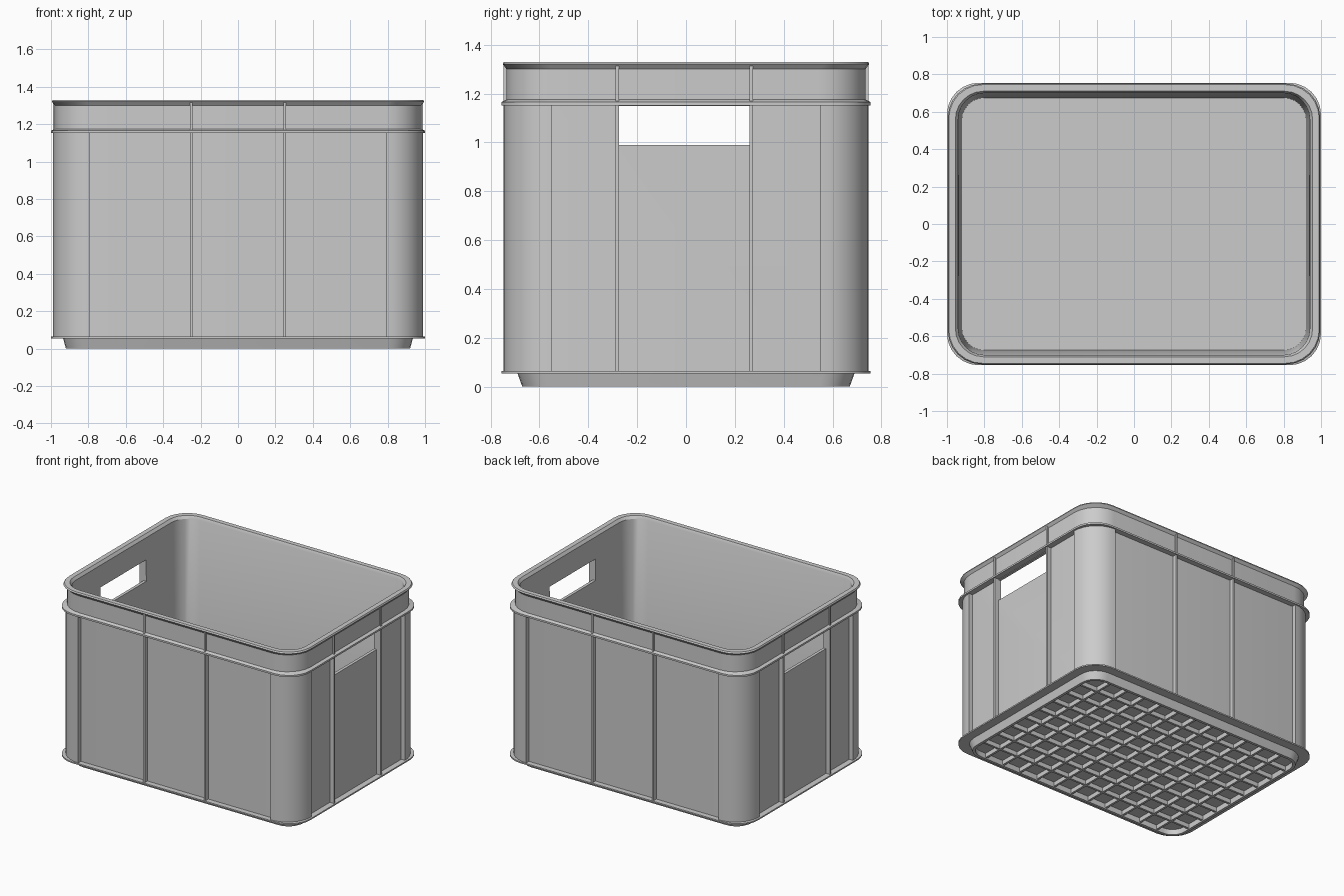
import bpy, bmesh, math

if "Cube" in bpy.data.objects:
    bpy.data.objects.remove(bpy.data.objects["Cube"])


def rounded_loop(hx, hy, r, n=6):
    """Rounded rectangle outline, counter-clockwise."""
    pts = []
    for k, (sx, sy) in enumerate([(1, 1), (-1, 1), (-1, -1), (1, -1)]):
        for i in range(n + 1):
            a = math.pi / 2 * (k + i / n)
            pts.append((sx * (hx - r) + r * math.cos(a), sy * (hy - r) + r * math.sin(a)))
    return pts


def finish(name, bm, smooth=False):
    bmesh.ops.recalc_face_normals(bm, faces=bm.faces)
    me = bpy.data.meshes.new(name)
    bm.to_mesh(me)
    bm.free()
    ob = bpy.data.objects.new(name, me)
    bpy.context.collection.objects.link(ob)
    if smooth:
        shade(ob)
    return ob


def shade(ob):
    bpy.ops.object.select_all(action='DESELECT')
    ob.select_set(True)
    bpy.context.view_layer.objects.active = ob
    bpy.ops.object.shade_smooth_by_angle(angle=math.radians(30))


def add_box(bm, x0, x1, y0, y1, z0, z1):
    v = bmesh.ops.create_cube(bm, size=1)['verts']
    for p in v:
        p.co = ((x0 + x1) / 2 + p.co.x * (x1 - x0),
                (y0 + y1) / 2 + p.co.y * (y1 - y0),
                (z0 + z1) / 2 + p.co.z * (z1 - z0))


# Tub: profile lofted from the underside, up the outside, over the rim, down to the floor
profile = [  # z, half x, half y, corner radius
    (0.04, 0.90, 0.65, 0.10),
    (0.00, 0.90, 0.65, 0.10),
    (0.00, 0.92, 0.67, 0.12),
    (0.055, 0.935, 0.69, 0.13),
    (0.055, 1.00, 0.755, 0.17),
    (0.065, 1.00, 0.755, 0.17),
    (0.065, 0.957, 0.715, 0.17),
    (1.152, 0.957, 0.715, 0.17),
    (1.152, 1.00, 0.755, 0.17),
    (1.165, 1.00, 0.755, 0.17),
    (1.175, 0.98, 0.735, 0.19),
    (1.30, 0.98, 0.735, 0.19),
    (1.32, 0.995, 0.75, 0.18),
    (1.33, 0.99, 0.745, 0.18),
    (1.33, 0.955, 0.71, 0.15),
    (1.31, 0.94, 0.70, 0.14),
    (0.06, 0.92, 0.675, 0.12),
]
bm = bmesh.new()
rings = [[bm.verts.new((x, y, z)) for x, y in rounded_loop(hx, hy, r)]
         for z, hx, hy, r in profile]
for a, b in zip(rings, rings[1:]):
    for i in range(len(a)):
        j = (i + 1) % len(a)
        bm.faces.new((a[i], a[j], b[j], b[i]))
bm.faces.new(rings[0])
bm.faces.new(rings[-1])
tub = finish("crate_tub", bm)

# Hand holes through both short sides
bm = bmesh.new()
add_box(bm, -1.2, 1.2, -0.275, 0.26, 0.99, 1.148)
cutter = finish("hand_hole_cutter", bm)
cutter.hide_render = True
mod = tub.modifiers.new("hand_holes", 'BOOLEAN')
mod.operation = 'DIFFERENCE'
mod.solver = 'EXACT'
mod.object = cutter
bpy.context.view_layer.objects.active = tub
tub.select_set(True)
bpy.ops.object.modifier_apply(modifier=mod.name)
bpy.data.objects.remove(cutter)
shade(tub)

# Raised rounded corner columns
bm = bmesh.new()
for sx in (1, -1):
    for sy in (1, -1):
        arc = [math.pi / 2 * i / 8 for i in range(9)]
        section = [(0.79 + 0.198 * math.cos(a), 0.548 + 0.198 * math.sin(a)) for a in arc]
        section += [(0.79 + 0.155 * math.cos(a), 0.548 + 0.155 * math.sin(a)) for a in reversed(arc)]
        lo = [bm.verts.new((sx * x, sy * y, 0.06)) for x, y in section]
        hi = [bm.verts.new((sx * x, sy * y, 1.158)) for x, y in section]
        n = len(section)
        for i in range(n):
            j = (i + 1) % n
            bm.faces.new((lo[i], lo[j], hi[j], hi[i]))
        bm.faces.new(lo)
        bm.faces.new(hi)
finish("corner_columns", bm, True)

# Thin upright ribs on the long and short sides
bm = bmesh.new()
for s in (1, -1):
    for x in (-0.25, 0.25):
        y0, y1 = sorted((s * 0.712, s * 0.746))
        add_box(bm, x - 0.007, x + 0.007, y0, y1, 0.06, 1.32)
    for y in (-0.282, 0.267):
        x0, x1 = sorted((s * 0.952, s * 0.99))
        add_box(bm, x0, x1, y - 0.007, y + 0.007, 0.06, 1.32)
finish("wall_ribs", bm)

# Waffle ribs under the floor
bm = bmesh.new()
for i in range(1, 12):
    x = -0.9 + 1.8 * i / 12
    add_box(bm, x - 0.008, x + 0.008, -0.655, 0.655, 0.008, 0.045)
for i in range(1, 9):
    y = -0.65 + 1.3 * i / 9
    add_box(bm, -0.905, 0.905, y - 0.008, y + 0.008, 0.008, 0.045)
finish("underside_ribs", bm)
